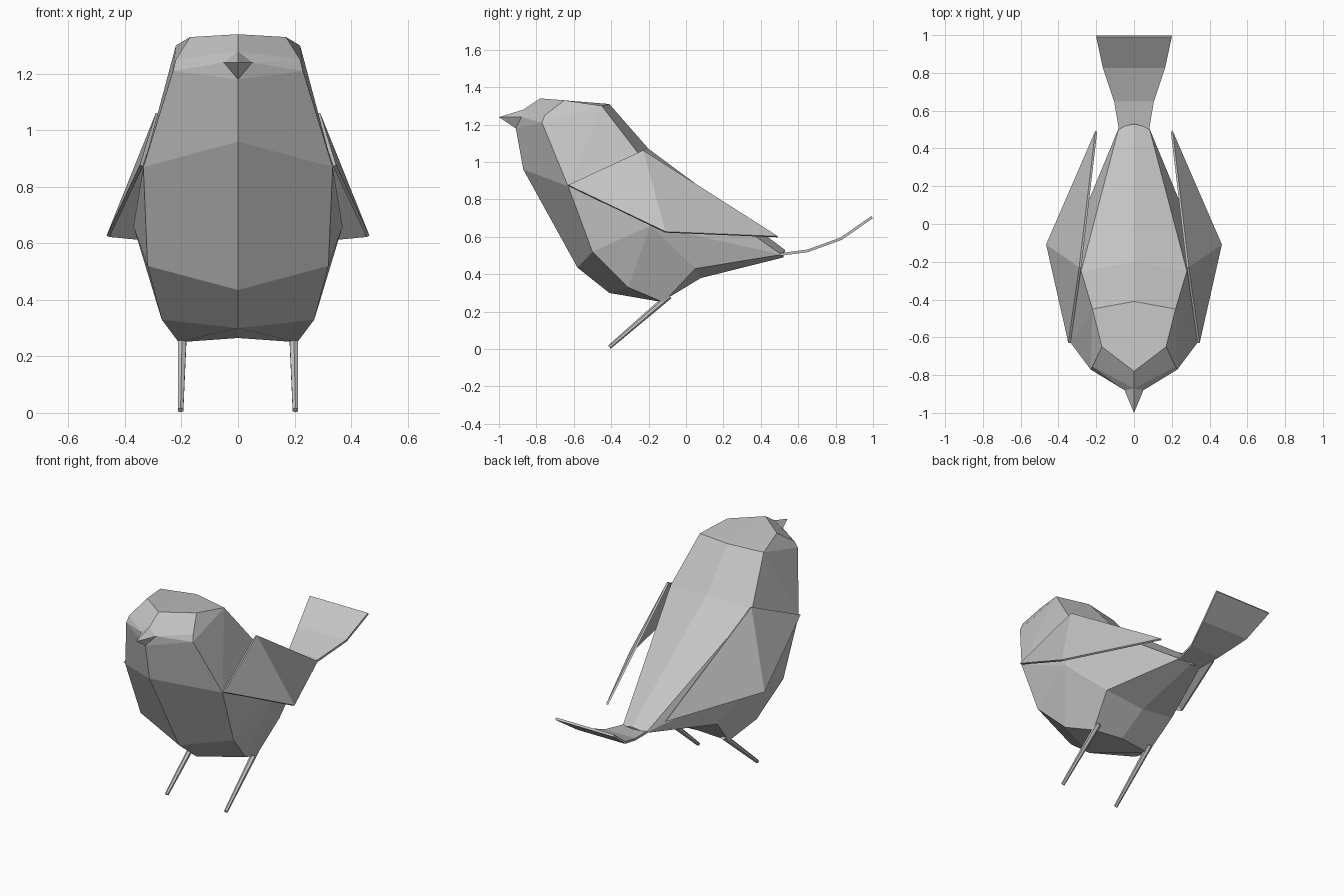
import bpy
import bmesh
from mathutils import Vector

cube = bpy.data.objects.get("Cube")
if cube:
    bpy.data.objects.remove(cube, do_unlink=True)

# One plain material for the whole bird
grey = bpy.data.materials.new("plain_grey")
grey.use_nodes = True
colour = (0.55, 0.55, 0.55, 1)
grey.diffuse_color = colour
grey.node_tree.nodes["Principled BSDF"].inputs["Base Color"].default_value = colour

# Key points of the left half; points with x = 0 lie on the centre line
points = dict(
    crown_front=(0, -.78, 1.34), crown_back=(0, -.41, 1.31),
    temple=(.17, -.65, 1.33), nape=(.22, -.45, 1.3),
    forehead=(0, -.87, 1.28), brow=(.22, -.755, 1.25), cheek=(.23, -.77, 1.21),
    beak_corner=(.05, -.88, 1.24), beak_tip=(0, -1, 1.24), throat=(0, -.91, 1.18),
    ridge=(0, -.2, 1.07), shoulder=(.28, -.25, 1.04),
    chest=(0, -.87, .96), chest_side=(.335, -.63, .87),
    belly=(0, -.58, .435), belly_side=(.32, -.5, .52),
    groin=(0, -.41, .3), groin_side=(.27, -.31, .33),
    base=(0, -.11, .265), hip=(.21, -.12, .25), flank=(.37, -.19, .66),
    rump=(0, .08, .38), rump_side=(.25, .05, .43),
    end_top=(0, .53, .53), end_side=(.08, .51, .505), end_base=(0, .52, .49),
    wing_top=(.285, -.23, 1.06), wing_front=(.342, -.63, .875),
    wing_elbow=(.46, -.11, .625), wing_tip=(.2, .49, .6),
)


def finish(name, bm, thickness=0):
    """Turn a bmesh into a grey object, thickened if it is a plate."""
    bmesh.ops.recalc_face_normals(bm, faces=bm.faces[:])
    mesh = bpy.data.meshes.new(name)
    bm.to_mesh(mesh)
    bm.free()
    mesh.materials.append(grey)
    obj = bpy.data.objects.new(name, mesh)
    bpy.context.scene.collection.objects.link(obj)
    if thickness:
        mod = obj.modifiers.new("thickness", "SOLIDIFY")
        mod.thickness = thickness
        mod.offset = 0


def build(name, faces, sides=(1, -1), thickness=0):
    """Make faces from point names, on each given side."""
    bm = bmesh.new()
    made = {}

    def vert(key, side):
        x, y, z = points[key]
        spot = (key, side if x else 0)
        if spot not in made:
            made[spot] = bm.verts.new((x * side, y, z))
        return made[spot]

    for side in sides:
        for face in faces:
            bm.faces.new([vert(key, side) for key in face.split()])
    finish(name, bm, thickness)


# Faceted body: head, back, breast, flanks and underside
head = [
    "crown_front temple nape crown_back",
    "crown_front temple brow forehead",
    "forehead brow beak_corner",
    "brow cheek beak_corner",
    "beak_corner cheek throat",
    "forehead beak_corner throat",
    "temple brow cheek nape",
    "nape cheek chest_side",
    "nape chest_side shoulder",
]
back = [
    "crown_back nape shoulder ridge",
    "ridge shoulder end_side end_top",
    "end_top end_side end_base",
]
breast = [
    "throat cheek chest_side chest",
    "chest chest_side belly_side belly",
    "belly belly_side groin_side groin",
    "groin groin_side hip base",
]
flanks = [
    "chest_side shoulder flank",
    "chest_side flank belly_side",
    "belly_side flank groin_side",
    "groin_side flank hip",
    "flank rump_side hip",
    "shoulder flank end_side",
    "flank rump_side end_side",
]
underside = [
    "base hip rump_side rump",
    "rump rump_side end_side end_base",
]
build("body", head + back + breast + flanks + underside)

# Pointed beak
build("beak", ["forehead beak_corner beak_tip", "beak_corner throat beak_tip"])

# Thin folded wings
wing = ["wing_top wing_front wing_elbow", "wing_top wing_elbow wing_tip"]
for label, side in (("left", 1), ("right", -1)):
    build(label + "_wing", wing, (side,), .012)

# Flared tail plate, curving upwards
rows = [(.08, .5, .505), (.105, .65, .525), (.165, .83, .59), (.2, .995, .705)]
bm = bmesh.new()
strips = [[bm.verts.new((s * x, y, z)) for s in (-1, 1)] for x, y, z in rows]
for (a, b), (c, d) in zip(strips, strips[1:]):
    bm.faces.new((a, b, d, c))
finish("tail", bm, .014)

# Slim tapered legs
for label, side in (("left", 1), ("right", -1)):
    top = Vector((side * .197, -.09, .285))
    foot = Vector((side * .203, -.41, .01))
    axis = top - foot
    bm = bmesh.new()
    bmesh.ops.create_cone(bm, cap_ends=True, segments=6, radius1=.011,
                          radius2=.018, depth=axis.length)
    bmesh.ops.rotate(bm, verts=bm.verts[:],
                     matrix=axis.to_track_quat("Z", "Y").to_matrix())
    bmesh.ops.translate(bm, verts=bm.verts[:], vec=(top + foot) / 2)
    finish(label + "_leg", bm)
